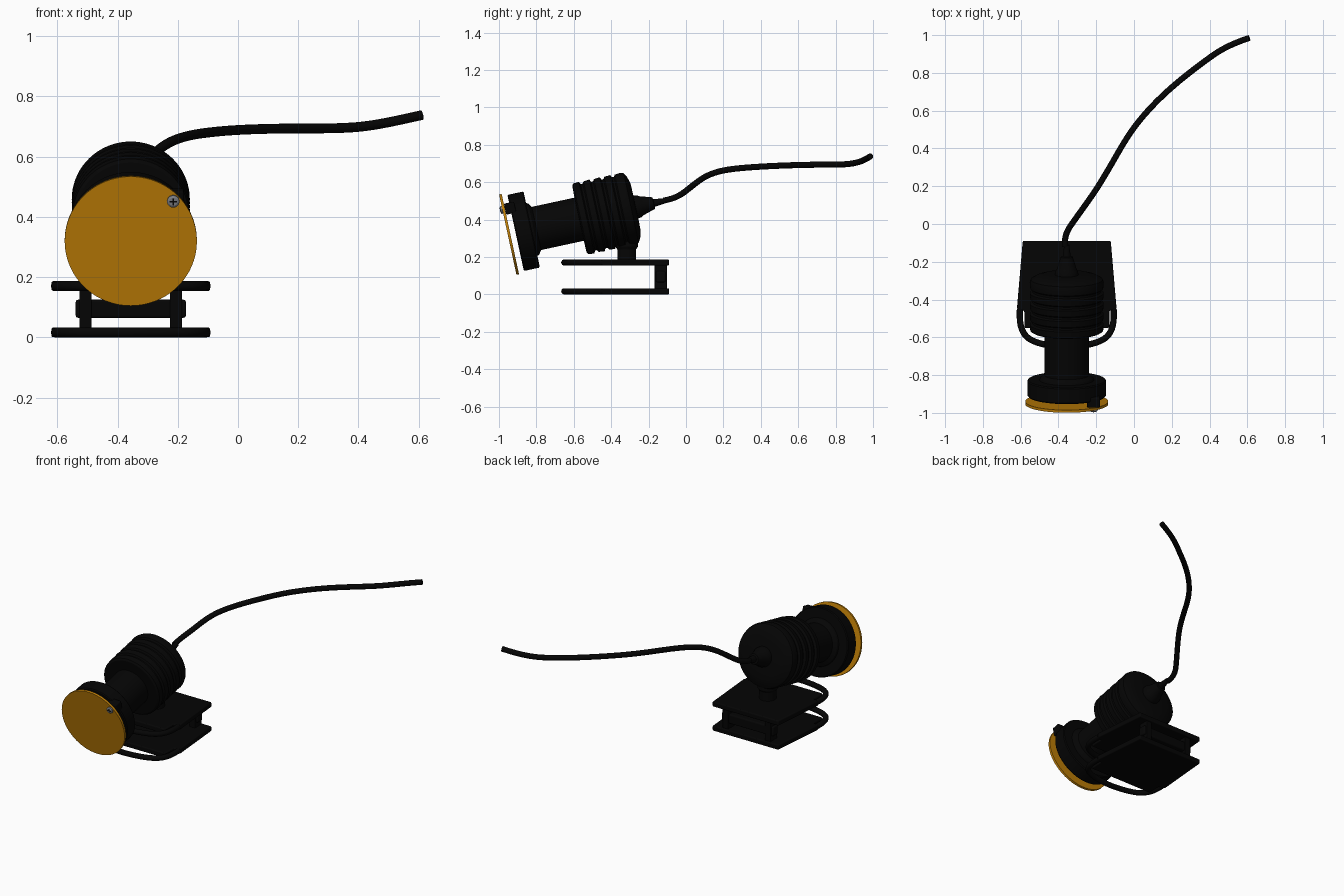
import bpy, bmesh, math
from mathutils import Matrix

if "Cube" in bpy.data.objects:
    bpy.data.objects.remove(bpy.data.objects["Cube"], do_unlink=True)

CX = -0.356
LAMP = (Matrix.Translation((CX, -0.946, 0.321))
        @ Matrix.Rotation(math.radians(12.2), 4, 'X'))
STAND = Matrix.Translation((CX, 0, 0))


def material(name, rgb):
    m = bpy.data.materials.new(name)
    m.use_nodes = True
    m.diffuse_color = (*rgb, 1)
    m.node_tree.nodes["Principled BSDF"].inputs["Base Color"].default_value = (*rgb, 1)
    return m


BLACK = material("matte black", (0.0015, 0.0015, 0.0015))
AMBER = material("amber", (0.52, 0.21, 0.002))
STEEL = material("steel grey", (0.2, 0.21, 0.23))


def finish(name, bm, mat, matrix, bevel=0):
    bmesh.ops.recalc_face_normals(bm, faces=bm.faces)
    me = bpy.data.meshes.new(name)
    bm.to_mesh(me)
    bm.free()
    me.materials.append(mat)
    ob = bpy.data.objects.new(name, me)
    bpy.context.collection.objects.link(ob)
    ob.matrix_world = matrix
    if bevel:
        mod = ob.modifiers.new("soft edges", 'BEVEL')
        mod.width, mod.segments = bevel, 3
    bpy.ops.object.select_all(action='DESELECT')
    ob.select_set(True)
    bpy.context.view_layer.objects.active = ob
    bpy.ops.object.shade_smooth_by_angle(angle=math.radians(30))
    return ob


def lathe(name, profile, mat, matrix, steps=56):
    """Turn (distance along y, radius) points around the y axis."""
    bm = bmesh.new()
    pts = [(profile[0][0], 0), *profile, (profile[-1][0], 0)]
    verts = [bm.verts.new((r, s, 0)) for s, r in pts]
    edges = [bm.edges.new(p) for p in zip(verts, verts[1:])]
    bmesh.ops.spin(bm, geom=verts + edges, cent=(0, 0, 0), axis=(0, 1, 0),
                   angle=math.tau, steps=steps)
    bmesh.ops.remove_doubles(bm, verts=bm.verts, dist=0.0002)
    return finish(name, bm, mat, matrix)


def box(name, center, size, mat, matrix, bevel=0):
    bm = bmesh.new()
    bmesh.ops.create_cube(bm, size=1, matrix=Matrix.Translation(center)
                          @ Matrix.Diagonal((*size, 1)))
    return finish(name, bm, mat, matrix, bevel)


def tube(name, points, radius, mat, matrix):
    cu = bpy.data.curves.new(name, 'CURVE')
    cu.dimensions = '3D'
    cu.bevel_depth, cu.bevel_resolution = radius, 5
    cu.use_fill_caps = True
    sp = cu.splines.new('NURBS')
    sp.points.add(len(points) - 1)
    for p, co in zip(sp.points, points):
        p.co = (*co, 1)
    sp.order_u = 4
    sp.use_endpoint_u = True
    cu.materials.append(mat)
    ob = bpy.data.objects.new(name, cu)
    bpy.context.collection.objects.link(ob)
    ob.matrix_world = matrix
    return ob


# Amber filter disc and the lamp head behind it
lathe("filter_disc", [(-0.007, 0.2195), (0.007, 0.2195)], AMBER, LAMP, 80)
lathe("bezel", [(0.05, 0.175), (0.036, 0.185), (0.036, 0.203), (0.042, 0.208),
                (0.118, 0.208), (0.124, 0.203), (0.124, 0.14)], BLACK, LAMP, 72)
lathe("neck", [(0.11, 0.15), (0.135, 0.14), (0.15, 0.118), (0.41, 0.118)], BLACK, LAMP)

# Finned housing with a shallow domed back
fins = [(0.383, 0.11)]
for i in range(5):
    s = 0.385 + i * 0.057
    fins += [(s, 0.182), (s + 0.007, 0.193), (s + 0.039, 0.196), (s + 0.046, 0.182)]
fins = fins[:-1] + [(0.668, 0.19), (0.682, 0.165), (0.692, 0.13), (0.694, 0.05)]
lathe("finned_housing", fins, BLACK, LAMP, 72)

# Strain relief and cable
lathe("strain_relief", [(0.685, 0.062), (0.712, 0.06), (0.724, 0.052), (0.79, 0.032),
                        (0.793, 0.021), (0.835, 0.016), (0.855, 0.014)],
      BLACK, LAMP, 32)
tube("cable", [(-0.365, -0.12, 0.502), (-0.37, -0.06, 0.512), (-0.33, 0, 0.55),
               (-0.265, 0.09, 0.63), (-0.19, 0.195, 0.667), (-0.1, 0.35, 0.681),
               (0, 0.525, 0.69), (0.18, 0.715, 0.695), (0.39, 0.875, 0.692),
               (0.49, 0.945, 0.711), (0.61, 0.985, 0.738)],
     0.0162, BLACK, Matrix.Identity(4))

# Disc pivot: lug on the bezel and a cross-head screw
box("pivot_lug", (0.142, 0.035, 0.136), (0.068, 0.055, 0.06), BLACK, LAMP, 0.006)
SCREW = LAMP @ Matrix.Translation((0.141, 0, 0.136))
lathe("screw_head", [(-0.019, 0.014), (-0.015, 0.0205), (0, 0.0205)], STEEL, SCREW, 24)
for name, size in (("screw_slot_wide", (0.024, 0.003, 0.005)),
                   ("screw_slot_tall", (0.005, 0.003, 0.024))):
    box(name, (0, -0.0185, 0), size, BLACK, SCREW)

# Two clamp plates, each with a rounded front loop
HALF = [(0.233, -0.09), (0.264, -0.45), (0.225, -0.46), (0.225, -0.55)]
LOOP = [(0.248, -0.45), (0.252, -0.525), (0.23, -0.593), (0.16, -0.633)]
for level, z in (("lower", 0.0165), ("upper", 0.1705)):
    bm = bmesh.new()
    outline = HALF + [(-x, y) for x, y in reversed(HALF)]
    face = bm.faces.new([bm.verts.new((x, y, z - 0.016)) for x, y in outline])
    ext = bmesh.ops.extrude_face_region(bm, geom=[face])["geom"]
    bmesh.ops.translate(bm, vec=(0, 0, 0.032),
                        verts=[v for v in ext if isinstance(v, bmesh.types.BMVert)])
    finish(level + "_plate", bm, BLACK, STAND, 0.006)
    path = LOOP + [(0, -0.66)] + [(-x, y) for x, y in reversed(LOOP)]
    tube(level + "_loop", [(x, y, z) for x, y in path], 0.0165, BLACK, STAND)

# Spacer posts and crossbar between the plates
for side, x in (("left", 0.15), ("right", -0.15)):
    box(side + "_post", (x, -0.135, 0.095), (0.04, 0.066, 0.13), BLACK, STAND, 0.004)
box("crossbar", (0, -0.135, 0.095), (0.366, 0.05, 0.06), BLACK, STAND, 0.008)

# Pedestal joining the housing to the upper plate
UP = Matrix.Translation((CX, -0.317, 0.18)) @ Matrix.Rotation(math.radians(90), 4, 'X')
lathe("pedestal", [(0, 0.05), (0.06, 0.05), (0.075, 0.06), (0.14, 0.06)], BLACK, UP, 32)
